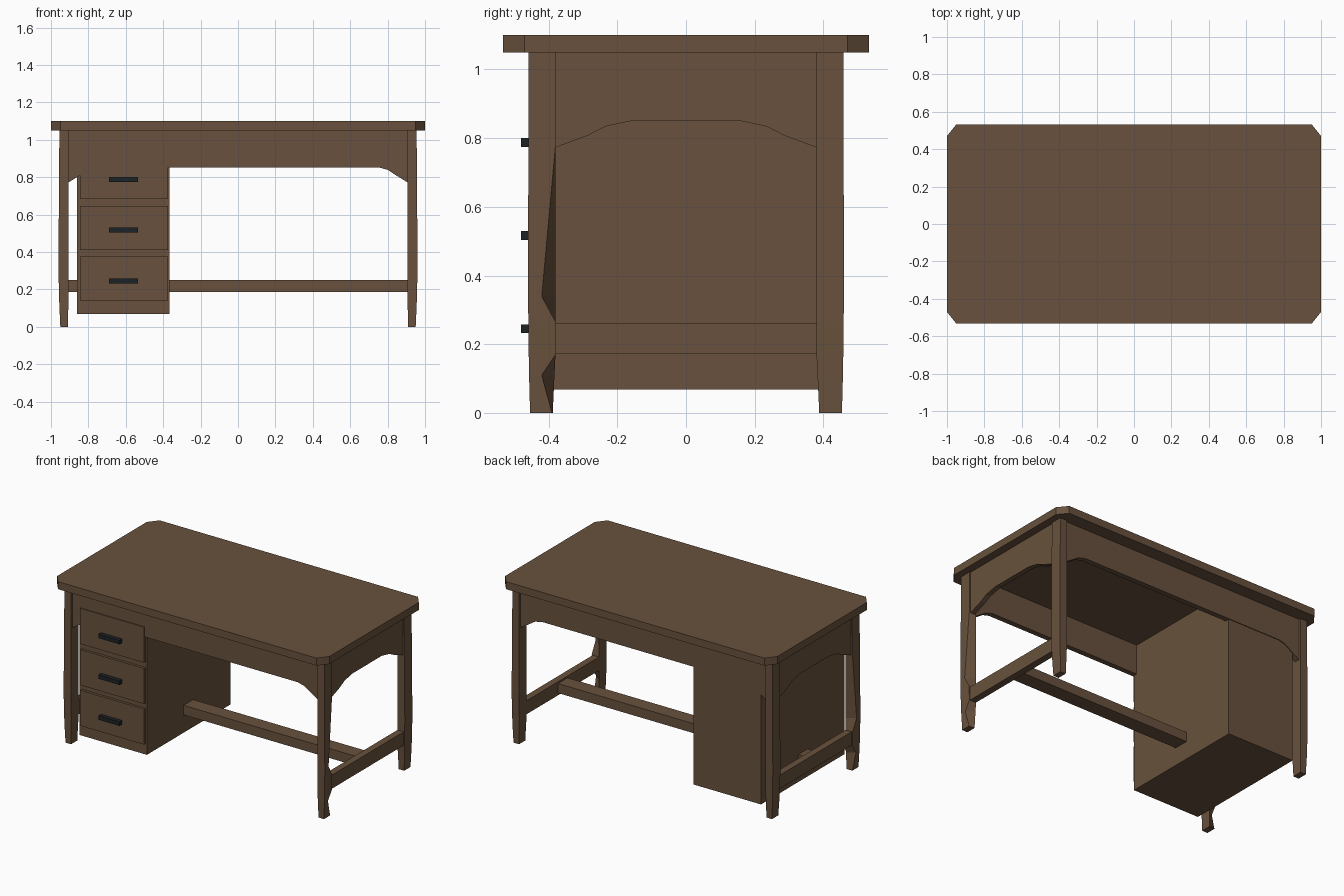
import bpy, bmesh
from mathutils import Vector

if "Cube" in bpy.data.objects:
    bpy.data.objects.remove(bpy.data.objects["Cube"])


def material(name, rgb):
    m = bpy.data.materials.new(name)
    m.diffuse_color = (*rgb, 1)
    m.use_nodes = True
    m.node_tree.nodes["Principled BSDF"].inputs["Base Color"].default_value = m.diffuse_color
    return m


WOOD = material("dark_wood", (0.14, 0.083, 0.047))
IRON = material("dark_metal", (0.012, 0.016, 0.018))


def loft(name, rings, mat=WOOD):
    """Join matching rings of points into a capped solid."""
    bm = bmesh.new()
    loops = [[bm.verts.new(p) for p in r] for r in rings]
    n = len(loops[0])
    for a, b in zip(loops, loops[1:]):
        for i in range(n):
            j = (i + 1) % n
            bm.faces.new((a[i], a[j], b[j], b[i]))
    bm.faces.new(loops[0][::-1])
    bm.faces.new(loops[-1])
    bmesh.ops.recalc_face_normals(bm, faces=bm.faces)
    me = bpy.data.meshes.new(name)
    bm.to_mesh(me)
    bm.free()
    me.materials.append(mat)
    ob = bpy.data.objects.new(name, me)
    bpy.context.collection.objects.link(ob)
    return ob


def box(name, x, y, z, mat=WOOD):
    corners = ((0, 0), (1, 0), (1, 1), (0, 1))
    return loft(name, [[(x[i], y[j], h) for i, j in corners] for h in z], mat)


# Top with clipped corners
X, Y, cx, cy = 1.0, 0.533, 0.05, 0.063
outline = [(X, -Y + cy), (X, Y - cy), (X - cx, Y), (-X + cx, Y),
           (-X, Y - cy), (-X, -Y + cy), (-X + cx, -Y), (X - cx, -Y)]
loft("table_top", [[(x, y, z) for x, y in outline] for z in (1.05, 1.10)])

# Legs: (z, inner x, outer x, inner y, outer y, inner y at the outer edge of front legs)
LEG = [(0.0, 0.910, 0.950, 0.388, 0.454, 0.390),
       (0.11, 0.907, 0.955, 0.383, 0.457, 0.420),
       (0.17, 0.905, 0.957, 0.380, 0.458, 0.380),
       (0.265, 0.905, 0.959, 0.380, 0.459, 0.380),
       (0.34, 0.905, 0.960, 0.380, 0.460, 0.420),
       (0.78, 0.905, 0.957, 0.380, 0.459, 0.380),
       (1.05, 0.905, 0.955, 0.380, 0.458, 0.380)]
for sx, side in ((-1, "left"), (1, "right")):
    for sy, end in ((-1, "front"), (1, "back")):
        rings = []
        for z, xi, xo, yi, yo, notch in LEG:
            yn = notch if sy < 0 else yi
            rings.append([(sx * xi, sy * yi, z), (sx * xo, sy * yn, z),
                          (sx * xo, sy * yo, z), (sx * xi, sy * yo, z)])
        loft(f"{end}_{side}_leg", rings)


def apron(name, half, arch, origin, along, across):
    """Board with an arched lower edge, extruded through its thickness."""
    right = [(half, 1.05), (half, 0.772)] + arch
    profile = right + [(-u, z) for u, z in reversed(right)]
    o, a, c = Vector(origin), Vector(along), Vector(across)
    up = Vector((0, 0, 1))
    loft(name, [[o + a * u + up * z + c * t for u, z in profile] for t in (0, 1)])


# Arched aprons on all four sides
LONG = [(0.85, 0.807), (0.80, 0.84), (0.75, 0.853)]
SHORT = [(0.285, 0.808), (0.235, 0.834), (0.155, 0.851)]
for s, long_name, short_name in ((-1, "front_apron", "left_apron"),
                                 (1, "back_apron", "right_apron")):
    apron(long_name, 0.907, LONG, (0, s * 0.445, 0), (1, 0, 0), (0, -s * 0.035, 0))
    apron(short_name, 0.382, SHORT, (s * 0.947, 0, 0), (0, 1, 0), (-s * 0.033, 0, 0))

# Stretchers
for s, name in ((-1, "left_stretcher"), (1, "right_stretcher")):
    box(name, sorted((s * 0.906, s * 0.952)), (-0.382, 0.382), (0.172, 0.262))
box("long_stretcher", (-0.91, 0.91), (-0.05, 0.05), (0.187, 0.25))

# Drawer pedestal, drawer fronts and handles
box("drawer_pedestal", (-0.86, -0.365), (-0.435, 0.44), (0.068, 1.05))
for i, (zd, zh) in enumerate(((0.14, 0.245), (0.41, 0.517), (0.684, 0.787)), 1):
    box(f"drawer_front_{i}", (-0.845, -0.375), (-0.452, -0.43), (zd, zd + 0.236))
    box(f"drawer_handle_{i}", (-0.69, -0.535), (-0.48, -0.45),
        (zh - 0.013, zh + 0.013), IRON)
